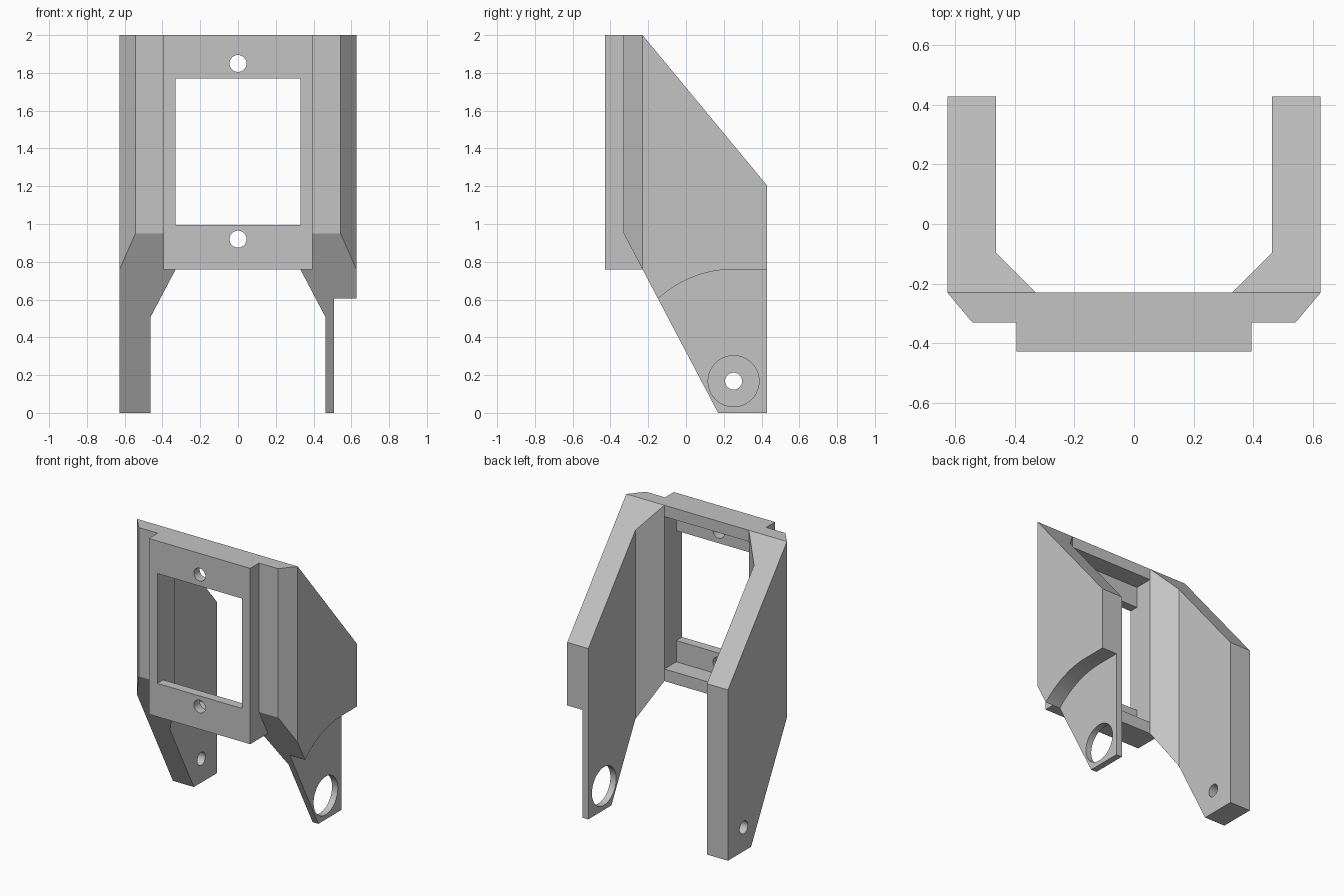
import bpy
import bmesh
import math

default = bpy.data.objects.get("Cube")
if default:
    bpy.data.objects.remove(default, do_unlink=True)

grey = bpy.data.materials.new("plain grey")
grey.use_nodes = True
colour = (0.55, 0.55, 0.55, 1)
grey.diffuse_color = colour
grey.node_tree.nodes["Principled BSDF"].inputs["Base Color"].default_value = colour


def prism(name, outline, axis, low, high):
    """Extrude a 2D outline along an axis; the outline uses the other two axes in order."""
    bm = bmesh.new()

    def place(a, b, d):
        return {"x": (d, a, b), "y": (a, d, b), "z": (a, b, d)}[axis]

    ends = [[bm.verts.new(place(a, b, d)) for a, b in outline] for d in (low, high)]
    for end in ends:
        bm.faces.new(end)
    n = len(outline)
    for i in range(n):
        j = (i + 1) % n
        bm.faces.new((ends[0][i], ends[0][j], ends[1][j], ends[1][i]))
    bmesh.ops.recalc_face_normals(bm, faces=bm.faces)
    mesh = bpy.data.meshes.new(name)
    bm.to_mesh(mesh)
    bm.free()
    mesh.materials.append(grey)
    obj = bpy.data.objects.new(name, mesh)
    bpy.context.collection.objects.link(obj)
    return obj


def arc(centre, radius, start, end, steps):
    return [(centre[0] + radius * math.cos(start + (end - start) * i / steps),
             centre[1] + radius * math.sin(start + (end - start) * i / steps))
            for i in range(steps + 1)]


def circle(centre, radius):
    return arc(centre, radius, 0, math.tau, 48)[:-1]


def combine(target, tool, operation):
    """Apply a boolean and discard the helper."""
    tool.hide_render = True
    mod = target.modifiers.new("join", "BOOLEAN")
    mod.object, mod.operation, mod.solver = tool, operation, "EXACT"
    bpy.context.view_layer.objects.active = target
    bpy.ops.object.modifier_apply(modifier=mod.name)
    bpy.data.objects.remove(tool, do_unlink=True)


WIDE, DEEP, INNER, OPENING = 0.627, 0.428, 0.463, 0.33
BACK, PLATE_BASE = -0.23, 0.76

# U-shaped plan with chamfered corners, mirrored across x
half = [(OPENING, BACK), (INNER, -0.097), (INNER, 0.6), (WIDE, 0.6),
        (WIDE, BACK), (0.543, -0.33)]
plan = half + [(-x, y) for x, y in reversed(half)]
body = prism("bracket_body", plan, "z", -0.2, 2.2)

# Side silhouette trims the arms to their sloping shape
side = [(0.17, 0), (DEEP, 0), (DEEP, 1.205), (BACK, 2), (-0.45, 2), (-0.45, 1.178)]
combine(body, prism("side_trim", side, "x", -1, 1), "INTERSECT")

# Raised front plate
plate = [(-0.395, PLATE_BASE), (0.395, PLATE_BASE), (0.395, 2), (-0.395, 2)]
combine(body, prism("front_plate", plate, "y", -DEEP, BACK), "UNION")

# Window with a taller pocket behind it
ledge = -0.363
window = [(-0.6, 0.995), (ledge, 0.995), (ledge, 0.845), (-0.1, 0.845),
          (-0.1, 1.92), (ledge, 1.92), (ledge, 1.77), (-0.6, 1.77)]
combine(body, prism("window_cutter", window, "x", -OPENING, OPENING), "DIFFERENCE")

# Screw holes above and below the window
for z in (0.92, 1.85):
    combine(body, prism("screw_cutter", circle((0, z), 0.045), "y", -0.6, -0.1), "DIFFERENCE")

# Outer recess that thins the lower left arm, rounded about the pivot
pivot = (0.252, 0.168)
recess = arc(pivot, PLATE_BASE - pivot[1], math.pi / 2, math.pi, 32)
recess += [(-0.4, -0.2), (0.7, -0.2), (0.7, PLATE_BASE)]
combine(body, prism("recess_cutter", recess, "x", 0.508, 0.9), "DIFFERENCE")

# Pivot holes: large in the thin arm, small in the thick arm
combine(body, prism("large_pivot_cutter", circle(pivot, 0.135), "x", 0.3, 0.9), "DIFFERENCE")
combine(body, prism("small_pivot_cutter", circle(pivot, 0.045), "x", -0.9, -0.3), "DIFFERENCE")

# Smooth only the round hole walls and the arc
bpy.ops.object.select_all(action="DESELECT")
body.select_set(True)
bpy.context.view_layer.objects.active = body
bpy.ops.object.shade_smooth_by_angle(angle=math.radians(20))
